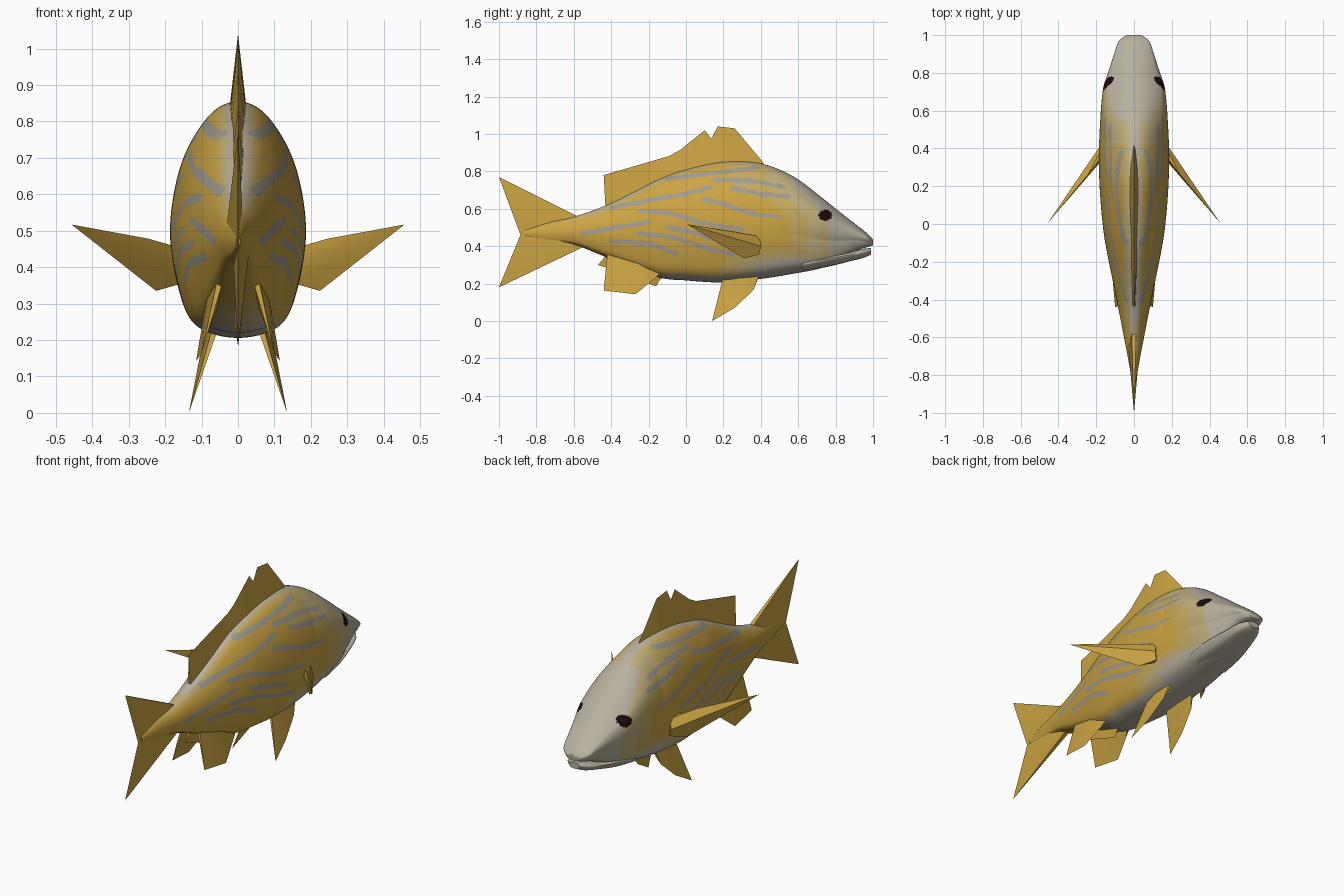
import bpy, bmesh, math
from mathutils import Vector

if "Cube" in bpy.data.objects:
    bpy.data.objects.remove(bpy.data.objects["Cube"])


def material(name, rgb):
    m = bpy.data.materials.new(name)
    m.diffuse_color = (*rgb, 1)
    m.use_nodes = True
    m.node_tree.nodes["Principled BSDF"].inputs["Base Color"].default_value = m.diffuse_color
    return m


GOLD, STRAW, TAN, GREY, STRIPE, EYE = range(6)
MATS = [material("gold", (0.60, 0.37, 0.055)),
        material("straw", (0.56, 0.40, 0.11)),
        material("tan", (0.52, 0.42, 0.20)),
        material("pale_grey", (0.48, 0.44, 0.35)),
        material("stripe_grey", (0.36, 0.33, 0.26)),
        material("eye_black", (0.012, 0.003, 0.005))]


def finish(name, bm, mats, rule=None, angle=40):
    bmesh.ops.recalc_face_normals(bm, faces=bm.faces)
    if rule:
        for f in bm.faces:
            f.material_index = rule(f)
    me = bpy.data.meshes.new(name)
    bm.to_mesh(me)
    bm.free()
    for m in mats:
        me.materials.append(m)
    ob = bpy.data.objects.new(name, me)
    bpy.context.collection.objects.link(ob)
    bpy.ops.object.select_all(action='DESELECT')
    ob.select_set(True)
    bpy.context.view_layer.objects.active = ob
    bpy.ops.object.shade_smooth_by_angle(angle=math.radians(angle))
    return ob


def ramp(v, a, b):
    return max(0.0, min(1.0, (v - a) / (b - a)))


def catmull(p0, p1, p2, p3, t):
    return tuple(0.5 * (2 * b + (c - a) * t + (2 * a - 5 * b + 4 * c - d) * t * t
                        + (3 * b - a - 3 * c + d) * t ** 3)
                 for a, b, c, d in zip(p0, p1, p2, p3))


def refine(stations, step):
    out = []
    last = len(stations) - 1
    for i in range(last):
        p = [stations[max(0, min(last, i + k))] for k in (-1, 0, 1, 2)]
        n = max(2, math.ceil(abs(p[2][0] - p[1][0]) / step))
        out += [catmull(*p, k / n) for k in range(n)]
    return out + [stations[-1]]


# cross-section: (share of half width, share of height), belly to back
HALF = [(0, 0), (0.62, 0.05), (0.88, 0.2), (1, 0.46), (0.83, 0.74), (0.43, 0.94), (0, 1)]
RING = HALF + [(-w, t) for w, t in HALF[-2:0:-1]]


def loft(stations, step, sub):
    n = len(RING)
    ring = [catmull(*[RING[(i + k) % n] for k in (-1, 0, 1, 2)], j / sub)
            for i in range(n) for j in range(sub)]
    bm = bmesh.new()
    rows = []
    for y, hi, lo, hw in refine(stations, step):
        # the head is fuller above the middle than the trunk
        k = 0.34 * ramp(y, 0.45, 0.72)
        rows.append([bm.verts.new((w * hw * (1 + k * ramp(t, 0.4, 0.8)), y, lo + t * (hi - lo)))
                     for w, t in ring])
    m = len(ring)
    for a, b in zip(rows, rows[1:]):
        for i in range(m):
            bm.faces.new((a[i], a[(i + 1) % m], b[(i + 1) % m], b[i]))
    bm.faces.new(rows[0])
    bm.faces.new(rows[-1])
    return bm


# body: y, top z, bottom z, half width
BODY = [(-0.86, 0.485, 0.455, 0.006), (-0.72, 0.53, 0.425, 0.03), (-0.59, 0.56, 0.405, 0.055),
        (-0.40, 0.63, 0.33, 0.092), (-0.15, 0.755, 0.235, 0.143), (0.0, 0.81, 0.217, 0.166),
        (0.2, 0.852, 0.206, 0.182), (0.4, 0.842, 0.225, 0.186), (0.57, 0.775, 0.252, 0.172),
        (0.72, 0.665, 0.282, 0.147), (0.82, 0.585, 0.325, 0.118), (0.91, 0.515, 0.375, 0.092),
        (0.97, 0.467, 0.395, 0.072), (1.0, 0.435, 0.405, 0.035)]
# painted stripes: polylines in (y, z)
STRIPES = [[(-.55, .47), (-.4, .495), (-.2, .53)],
           [(-.40, .605), (-.2, .645), (0, .68), (.13, .715)],
           [(-.24, .59), (-.08, .575), (.1, .52), (.3, .49)],
           [(-.1, .76), (.1, .785), (.38, .82)],
           [(.1, .65), (.22, .62), (.35, .575), (.5, .555)],
           [(.25, .71), (.4, .68), (.55, .665)],
           [(.15, .755), (.35, .75), (.52, .715)],
           [(-.25, .47), (-.05, .445), (.12, .385), (.25, .36)],
           [(-.4, .43), (-.2, .415), (-.05, .36)],
           [(-.1, .505), (.05, .47), (.18, .43)]]
SEGMENTS = [(*a, b[0] - a[0], b[1] - a[1]) for s in STRIPES for a, b in zip(s, s[1:])]


def on_stripe(y, z):
    for ay, az, dy, dz in SEGMENTS:
        t = max(0, min(1, ((y - ay) * dy + (z - az) * dz) / (dy * dy + dz * dz)))
        if math.hypot(y - ay - dy * t, z - az - dz * t) < 0.0125:
            return True
    return False


def body_colour(f):
    x, y, z = f.calc_center_median()
    if ((y - 0.745) / 0.036) ** 2 + ((z - 0.565) / 0.029) ** 2 < 1:
        return EYE
    if abs(x) > 0.03 and on_stripe(y, z):
        return STRIPE
    snout = ramp(y, 0.47, 0.9)
    chin = ramp(y, 0.1, 0.5) * ramp(z, 0.40, 0.30)
    belly = ramp(f.normal.z, -0.55, -0.9) * ramp(y, -0.4, -0.05)
    back = ramp(abs(x), 0.07, 0.02) * ramp(z, 0.5, 0.6) * 0.8
    nape = 0.5 * ramp(y, 0.05, 0.5) * ramp(z, 0.55, 0.75)
    g = max(snout, chin, belly, back, snout + nape)
    return GOLD if g < 0.2 else STRAW if g < 0.42 else TAN if g < 0.68 else GREY


finish("body", loft(BODY, 0.008, 18), MATS, body_colour)

# lower jaw, leaving a narrow mouth gap under the snout
JAW = [(0.62, 0.33, 0.268, 0.12), (0.75, 0.355, 0.288, 0.108), (0.88, 0.372, 0.32, 0.082),
       (0.95, 0.386, 0.338, 0.062), (0.99, 0.39, 0.356, 0.03)]
finish("lower_jaw", loft(JAW, 0.04, 3), [MATS[GREY]])


def fin(name, base, tip, thick, normal=(1, 0, 0), side=1):
    """Wedge fin: thick along its base, sharp along its tips."""
    bm = bmesh.new()
    n = Vector(normal).normalized()
    flip = Vector((side, 1, 1))
    rows = [[bm.verts.new(v * flip) for v in (Vector(b) + n * h, Vector(t), Vector(b) - n * h)]
            for b, t, h in zip(base, tip, thick)]
    for a, b in zip(rows, rows[1:]):
        for i in range(3):
            bm.faces.new((a[i], a[(i + 1) % 3], b[(i + 1) % 3], b[i]))
    bm.faces.new(rows[0])
    bm.faces.new(rows[-1])
    finish(name, bm, [MATS[GOLD]])


def mid(*pts):
    return [(0, y, z) for y, z in pts]


# tail fin
fin("tail_fin", mid((-0.57, 0.555), (-0.6, 0.48), (-0.54, 0.40)),
    mid((-1, 0.77), (-0.885, 0.46), (-1, 0.18)), (0.012, 0.035, 0.012))

# dorsal fin: spiny front and squared rear
fin("dorsal_fin_front",
    mid((0.41, 0.82), (0.30, 0.83), (0.22, 0.83), (0.16, 0.82), (0.12, 0.81), (0.04, 0.79),
        (-0.02, 0.78), (-0.12, 0.74)),
    mid((0.415, 0.845), (0.26, 1.03), (0.17, 1.04), (0.135, 0.975), (0.10, 1.02), (0.0, 0.94),
        (-0.03, 0.915), (-0.14, 0.855)),
    (0.008, 0.02, 0.024, 0.024, 0.024, 0.022, 0.02, 0.015))
fin("dorsal_fin_rear", mid((-0.06, 0.76), (-0.2, 0.70), (-0.43, 0.595)),
    mid((-0.08, 0.885), (-0.25, 0.835), (-0.44, 0.78)), (0.016, 0.016, 0.008))

# anal fin on the centre line
fin("anal_fin", mid((-0.10, 0.25), (-0.16, 0.26), (-0.28, 0.30), (-0.42, 0.36)),
    mid((-0.14, 0.22), (-0.16, 0.185), (-0.3, 0.24), (-0.47, 0.30)),
    (0.008, 0.012, 0.012, 0.008))

# paired fins
for side, label in ((1, "right"), (-1, "left")):
    fin(label + "_pectoral_fin",
        [(.165, .385, .452), (.165, .385, .40), (.165, .385, .355)],
        [(.245, .26, .478), (.457, .005, .517), (.225, .31, .335)],
        (0.012, 0.028, 0.012), (0.83, 0.56, 0), side)
    fin(label + "_pelvic_fin",
        [(.075, .39, .24), (.07, .30, .24), (.06, .20, .24)],
        [(.095, .36, .165), (.115, .26, .07), (.135, .14, 0)],
        (0.008, 0.018, 0.008), (0.95, 0, 0.3), side)
    fin(label + "_rear_belly_fin",
        [(.07, -.12, .27), (.065, -.25, .32), (.05, -.42, .36)],
        [(.085, -.17, .225), (.115, -.27, .143), (.10, -.44, .163)],
        (0.008, 0.02, 0.008), (0.95, 0, 0.3), side)
